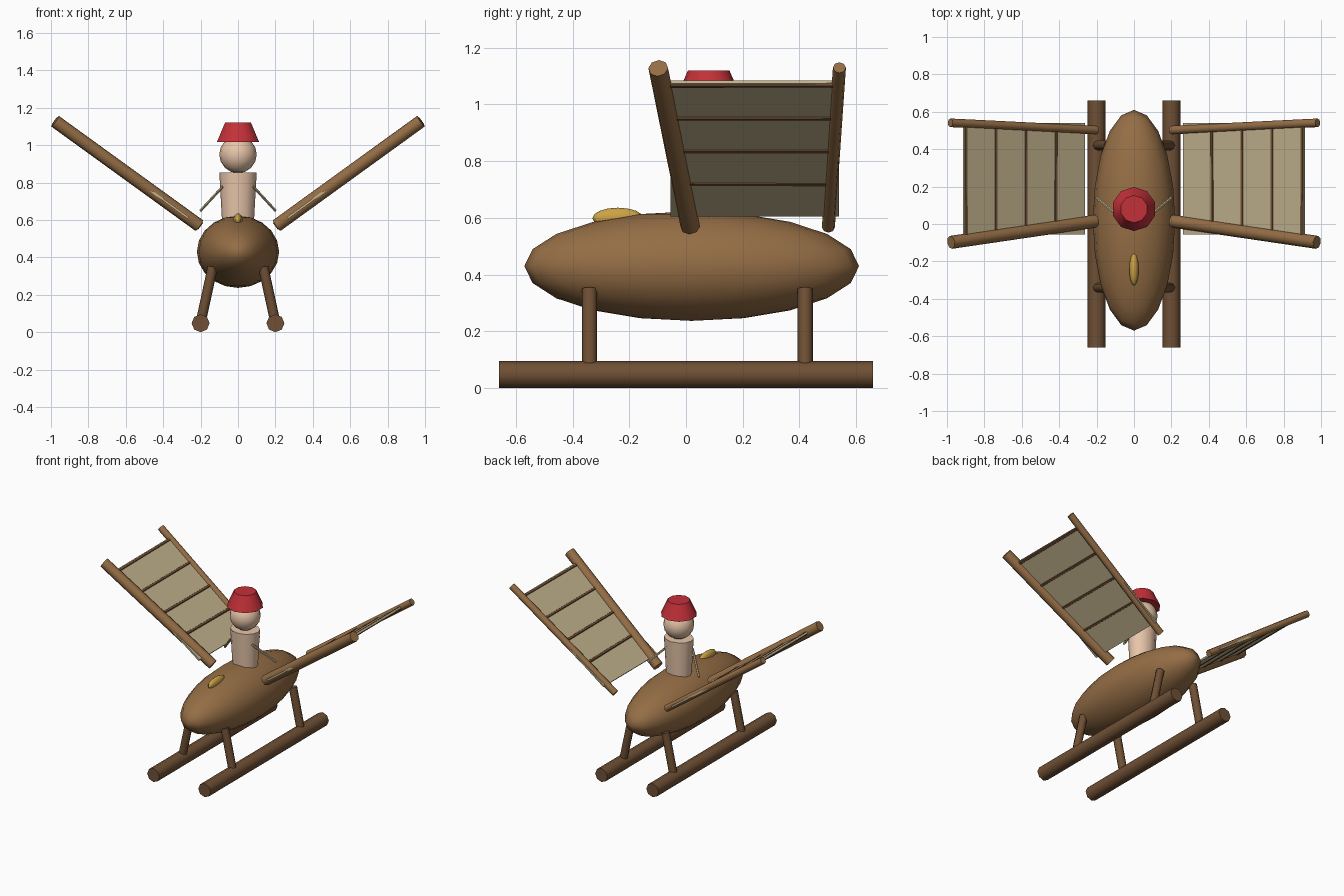
import bpy, math
from mathutils import Vector

if "Cube" in bpy.data.objects:
    bpy.data.objects.remove(bpy.data.objects["Cube"])


def material(name, rgb):
    m = bpy.data.materials.new(name)
    m.diffuse_color = (*rgb, 1)
    m.use_nodes = True
    m.node_tree.nodes["Principled BSDF"].inputs["Base Color"].default_value = m.diffuse_color
    return m


WOOD = material("wood", (0.30, 0.155, 0.06))
DARK = material("dark_wood", (0.16, 0.08, 0.035))
CLOTH = material("canvas", (0.54, 0.45, 0.27))
SKIN = material("skin", (0.80, 0.56, 0.40))
RED = material("red", (0.55, 0.03, 0.04))
GOLD = material("gold", (0.60, 0.36, 0.06))


def finish(name, mat, angle=40):
    o = bpy.context.object
    o.name = name
    o.data.materials.append(mat)
    bpy.ops.object.shade_smooth_by_angle(angle=math.radians(angle))
    return o


def rod(name, a, b, r, mat, sides=8, angle=50):
    a, b = Vector(a), Vector(b)
    d = b - a
    bpy.ops.mesh.primitive_cylinder_add(vertices=sides, radius=r, depth=d.length,
                                        location=(a + b) / 2)
    bpy.context.object.rotation_euler = d.to_track_quat('Z', 'Y').to_euler()
    return finish(name, mat, angle)


def ball(name, loc, size, mat, seg=16, rings=8):
    bpy.ops.mesh.primitive_uv_sphere_add(segments=seg, ring_count=rings, radius=1, location=loc)
    bpy.context.object.scale = size
    return finish(name, mat, 60)


def cone(name, z0, z1, r0, r1, mat, sides, squash=1):
    bpy.ops.mesh.primitive_cone_add(vertices=sides, radius1=r0, radius2=r1, depth=z1 - z0,
                                    location=(0, 0.08, (z0 + z1) / 2))
    bpy.context.object.scale = (1, squash, 1)
    return finish(name, mat)


# Fuselage and nose ornament
ball("fuselage", (0, 0.02, 0.43), (0.22, 0.59, 0.193), WOOD, 20, 10)
ball("nose_ornament", (0, -0.24, 0.599), (0.026, 0.09, 0.037), GOLD, 10, 8)

# Pilot: torso, head, cap
cone("pilot_torso", 0.55, 0.855, 0.083, 0.1, SKIN, 12, 0.85)
ball("pilot_head", (0, 0.08, 0.95), (0.1, 0.1, 0.1), SKIN)
cone("pilot_cap", 1.018, 1.12, 0.118, 0.073, RED, 10)

for side, s in (("left", -1), ("right", 1)):
    # Skid and its struts
    rod(side + "_skid", (s * 0.2, -0.66, 0.048), (s * 0.2, 0.66, 0.048), 0.048, DARK)
    for end, y in (("front", -0.34), ("rear", 0.42)):
        rod(f"{side}_{end}_strut", (s * 0.2, y, 0.05), (s * 0.135, y, 0.35), 0.027, DARK)

    # Wing spars
    f0, f1 = Vector((s * 0.207, 0.015, 0.57)), Vector((s * 0.978, -0.098, 1.128))
    r0, r1 = Vector((s * 0.2, 0.502, 0.567)), Vector((s * 0.982, 0.541, 1.13))
    rod(side + "_front_spar", f0, f1, 0.035, WOOD)
    rod(side + "_rear_spar", r0, r1, 0.023, WOOD)

    # Wing ribs
    for i, x in enumerate((0.42, 0.58, 0.74, 0.9)):
        t = (x - 0.205) / 0.775
        rod(f"{side}_rib_{i + 1}", f0.lerp(f1, t), r0.lerp(r1, t), 0.012, DARK, 6)

    # Canvas panel
    bpy.ops.mesh.primitive_cube_add(size=1, location=(s * 0.5875, 0.242, 0.845))
    o = bpy.context.object
    o.scale = (0.797, 0.595, 0.012)
    o.rotation_euler = (0, -s * math.atan2(0.469, 0.645), 0)
    finish(side + "_canvas", CLOTH)

    # Thin arm reaching to the wing
    rod(side + "_arm", (s * 0.08, 0.04, 0.78), (s * 0.2, 0.14, 0.65), 0.008, CLOTH, 6)
